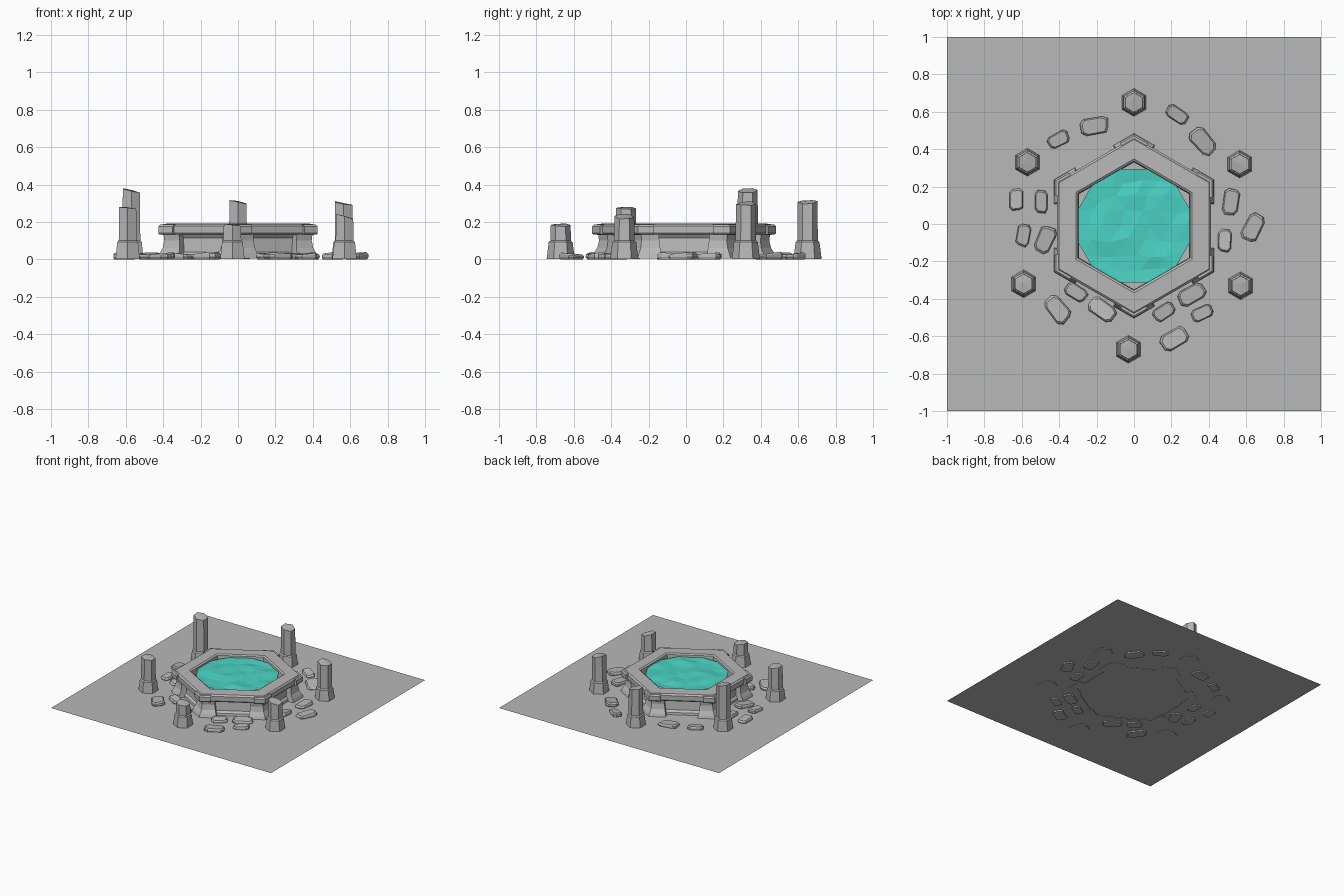
import bpy
import bmesh
import random
from math import sin, cos, pi, radians
from mathutils import Vector, Matrix

random.seed(4)
default_cube = bpy.data.objects.get("Cube")
if default_cube:
    bpy.data.objects.remove(default_cube, do_unlink=True)


def make_material(name, colour):
    material = bpy.data.materials.new(name)
    material.use_nodes = True
    material.diffuse_color = colour
    for node in material.node_tree.nodes:
        if node.type == 'BSDF_PRINCIPLED':
            node.inputs["Base Color"].default_value = colour
    return material


stone_grey = make_material("stone grey", (0.48, 0.48, 0.48, 1))
water_teal = make_material("water teal", (0.07, 0.65, 0.55, 1))
CENTRE = Vector((0, -0.01, 0))
GROUND_Z = 0.008


def finish(name, bm, material, location=(0, 0, 0), fix_normals=True):
    """Turn a bmesh into a flat shaded object."""
    if fix_normals:
        bmesh.ops.recalc_face_normals(bm, faces=bm.faces)
    mesh = bpy.data.meshes.new(name)
    bm.to_mesh(mesh)
    bm.free()
    mesh.materials.append(material)
    obj = bpy.data.objects.new(name, mesh)
    obj.location = location
    bpy.context.collection.objects.link(obj)
    return obj


def hexagon(radius, z):
    """Six points, with corners pointing along y."""
    angles = [pi / 2 + k * pi / 3 for k in range(6)]
    return [Vector((radius * cos(a), radius * sin(a), z)) for a in angles]


def loft(rings, caps=True, closed=False):
    """Join rings of points with quads."""
    bm = bmesh.new()
    rows = [[bm.verts.new(p) for p in ring] for ring in rings]
    pairs = list(zip(rows, rows[1:]))
    if closed:
        pairs.append((rows[-1], rows[0]))
    for low, high in pairs:
        count = len(low)
        for i in range(count):
            j = (i + 1) % count
            bm.faces.new((low[i], low[j], high[j], high[i]))
    if caps and not closed:
        bm.faces.new(rows[0])
        bm.faces.new(rows[-1])
    return bm


def chevron(corner, radius, arm, depth, z):
    """Plan of an L-shaped block wrapped around one hexagon corner."""
    outer, inner = hexagon(radius, z), hexagon(radius - depth, z)
    before, after = (corner - 1) % 6, (corner + 1) % 6

    def along(points, target, length):
        step = (points[target] - points[corner]).normalized()
        return points[corner] + step * length

    return [outer[corner], along(outer, after, arm),
            along(inner, after, arm - depth / 2), inner[corner],
            along(inner, before, arm - depth / 2), along(outer, before, arm)]


# Ground sheet
bm = bmesh.new()
bmesh.ops.create_grid(bm, x_segments=1, y_segments=1, size=1)
finish("ground", bm, stone_grey, (0, 0, GROUND_Z), fix_normals=False)

# Basin wall, with a plinth and a recessed face
wall = [(0.44, 0.005), (0.435, 0.025), (0.415, 0.04), (0.405, 0.115), (0.42, 0.135)]
finish("basin_wall", loft([hexagon(r, z) for r, z in wall], caps=False),
       stone_grey, CENTRE)

# Rim ring with chamfered edges
rim = [(0.34, 0.13), (0.465, 0.13), (0.475, 0.14), (0.475, 0.178),
       (0.462, 0.19), (0.358, 0.192), (0.345, 0.184)]
finish("basin_rim", loft([hexagon(r, z) for r, z in rim], closed=True),
       stone_grey, CENTRE)

# Flared buttresses and rim brackets on the corners
buttress = [(0.495, 0.13, 0.005), (0.485, 0.12, 0.03), (0.465, 0.105, 0.06),
            (0.455, 0.095, 0.1), (0.46, 0.095, 0.135)]
for corner in range(6):
    rings = [chevron(corner, r, arm, 0.07, z) for r, arm, z in buttress]
    finish("buttress", loft(rings), stone_grey, CENTRE)
    arm = random.uniform(0.08, 0.1)
    bracket = [(0.485, 0.132), (0.492, 0.14), (0.492, 0.175), (0.482, 0.185)]
    rings = [chevron(corner, r, arm, 0.03, z) for r, z in bracket]
    finish("rim_bracket", loft(rings), stone_grey, CENTRE)

# Water with gentle facets
bm = bmesh.new()
bmesh.ops.create_circle(bm, cap_ends=True, cap_tris=True, segments=6, radius=0.35,
                        matrix=Matrix.Rotation(pi / 2, 4, 'Z'))
bmesh.ops.subdivide_edges(bm, edges=bm.edges, cuts=3, use_grid_fill=True)
bmesh.ops.triangulate(bm, faces=bm.faces)
for v in bm.verts:
    if not v.is_boundary:
        v.co += Vector([random.uniform(-1, 1) * s for s in (0.02, 0.02, 0.007)])
bmesh.ops.recalc_face_normals(bm, faces=bm.faces)
if sum(f.normal.z for f in bm.faces) < 0:
    bmesh.ops.reverse_faces(bm, faces=bm.faces)
finish("water", bm, water_teal, CENTRE + Vector((0, 0, 0.17)), fix_normals=False)

# Broken pillars: x, y, height
pillars = [(0, 0.65, 0.32), (-0.57, 0.33, 0.38), (0.565, 0.32, 0.31),
           (-0.59, -0.32, 0.285), (0.57, -0.33, 0.24), (-0.03, -0.67, 0.195)]
for x, y, height in pillars:
    rings = [hexagon(r, z) for r, z in
             [(0.075, 0.003), (0.064, 0.092), (0.055, 0.1), (0.053, height - 0.012)]]
    slope = random.uniform(-0.25, -0.1)
    for p in rings[-1]:
        p.z += slope * p.x + random.uniform(-0.004, 0.004)
    bm = loft(rings)
    bm.faces.ensure_lookup_table()
    top = max(bm.faces, key=lambda f: f.calc_center_median().z)
    peak = bmesh.ops.poke(bm, faces=[top])["verts"][0]
    peak.co += Vector((-0.012, 0.008, 0.006))
    finish("pillar", bm, stone_grey, (x, y, 0))

# Scattered paving stones: x, y, length, heading in degrees
stones = [(0.23, 0.585, 0.12, -30), (0.37, 0.44, 0.16, -50), (-0.21, 0.525, 0.15, 12),
          (-0.405, 0.45, 0.12, 28), (-0.63, 0.13, 0.12, 90), (-0.495, 0.12, 0.12, 90),
          (-0.59, -0.06, 0.12, 80), (-0.475, -0.085, 0.15, 65), (0.52, 0.12, 0.145, 82),
          (0.635, -0.02, 0.15, 62), (0.485, -0.09, 0.12, 88), (-0.31, -0.365, 0.125, -30),
          (-0.41, -0.455, 0.16, -50), (-0.17, -0.455, 0.15, -35), (0.16, -0.47, 0.12, 32),
          (0.31, -0.375, 0.15, 28), (0.365, -0.475, 0.12, 25), (0.22, -0.615, 0.155, 30)]
for x, y, length, heading in stones:
    a, b = length / 2, length * 0.3
    quarter = [(a, -b * 0.55), (a, b * 0.55), (a * 0.7, b), (-a * 0.7, b)]
    plan = quarter + [(-px, -py) for px, py in quarter]
    plan = [Vector((px, py, 0)) * random.uniform(0.9, 1.06) for px, py in plan]
    tilt = Vector((random.uniform(-0.1, 0.1), random.uniform(-0.1, 0.1), 0))
    rings = []
    for scale, z in [(0.88, 0), (1, 0.012), (0.98, 0.022), (0.84, 0.031)]:
        lean = 1 if z > 0.02 else 0
        rings.append([p * scale + Vector((0, 0, z + lean * tilt.dot(p))) for p in plan])
    bm = loft(rings)
    bmesh.ops.rotate(bm, verts=bm.verts, matrix=Matrix.Rotation(radians(heading), 3, 'Z'))
    finish("paving_stone", bm, stone_grey, (x, y, 0))
